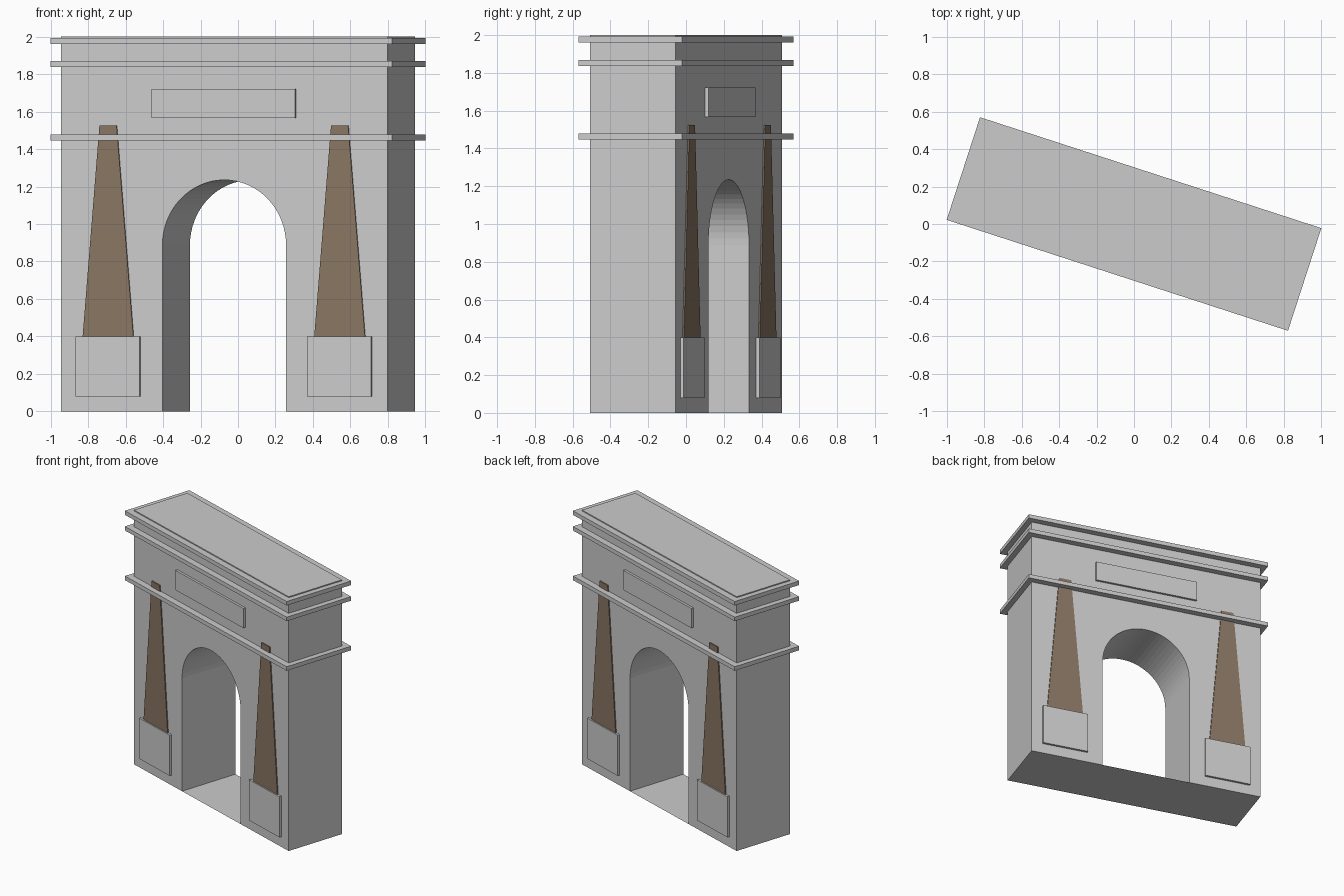
import bpy, bmesh, math
from mathutils import Matrix

if "Cube" in bpy.data.objects:
    bpy.data.objects.remove(bpy.data.objects["Cube"])

TURN = Matrix.Rotation(math.radians(-18), 4, 'Z')
LENGTH, DEPTH = 1.832, 0.476
ARCH_R, SPRING = 0.347, 0.888

brown = bpy.data.materials.new("brown_stone")
brown.diffuse_color = (0.25, 0.18, 0.125, 1)
brown.use_nodes = True
brown.node_tree.nodes["Principled BSDF"].inputs["Base Color"].default_value = brown.diffuse_color


def finish(name, bm, mat=None):
    bmesh.ops.recalc_face_normals(bm, faces=bm.faces)
    mesh = bpy.data.meshes.new(name)
    bm.to_mesh(mesh)
    bm.free()
    obj = bpy.data.objects.new(name, mesh)
    obj.matrix_world = TURN
    bpy.context.collection.objects.link(obj)
    if mat:
        mesh.materials.append(mat)
    return obj


def extrude_profile(name, points, y0, y1, mat=None):
    """Extrude an x-z outline from y0 to y1."""
    bm = bmesh.new()
    face = bm.faces.new([bm.verts.new((x, y0, z)) for x, z in points])
    new = bmesh.ops.extrude_face_region(bm, geom=[face])["geom"]
    verts = [v for v in new if isinstance(v, bmesh.types.BMVert)]
    bmesh.ops.translate(bm, verts=verts, vec=(0, y1 - y0, 0))
    # the starting face must stay as a cap
    if not face.is_valid:
        bmesh.ops.holes_fill(bm, edges=bm.edges)
    return finish(name, bm, mat)


def box(name, x, half, z0, z1, y0, y1):
    pts = [(x - half, z0), (x + half, z0), (x + half, z1), (x - half, z1)]
    return extrude_profile(name, pts, y0, y1)


# Main body with the arched passage
h, d = LENGTH / 2, DEPTH / 2
SEG = 32
arch = [(ARCH_R * math.cos(math.pi * i / SEG), SPRING + ARCH_R * math.sin(math.pi * i / SEG))
        for i in range(SEG + 1)]
outline = [(-h, 0), (-h, 2), (h, 2), (h, 0), (ARCH_R, 0)] + arch + [(-ARCH_R, 0)]
extrude_profile("arch_body", outline, -d, d)

# Passage floor
bm = bmesh.new()
bm.faces.new([bm.verts.new((x, y, 0)) for x, y in
              ((-ARCH_R, -d), (ARCH_R, -d), (ARCH_R, d), (-ARCH_R, d))])
finish("passage_floor", bm)

# Cornice slabs
for i, z in enumerate((1.447, 1.837, 1.96)):
    box(f"cornice_{i + 1}", 0, 0.958, z, z + 0.032, -0.288, 0.288)

# Front and back decoration: plaque, pedestals, tapered pilasters
for side, s in (("front", -1), ("back", 1)):
    inner = s * (d - 0.02)
    box(f"plaque_{side}", 0, 0.403, 1.567, 1.722, inner, s * (d + 0.018))
    for hand, x in (("left", -0.65), ("right", 0.65)):
        box(f"pedestal_{side}_{hand}", x, 0.179, 0.08, 0.40, inner, s * (d + 0.018))
        taper = [(x - 0.143, 0.39), (x + 0.143, 0.39), (x + 0.048, 1.525), (x - 0.048, 1.525)]
        extrude_profile(f"pilaster_{side}_{hand}", taper, inner, s * (d + 0.008), brown)
